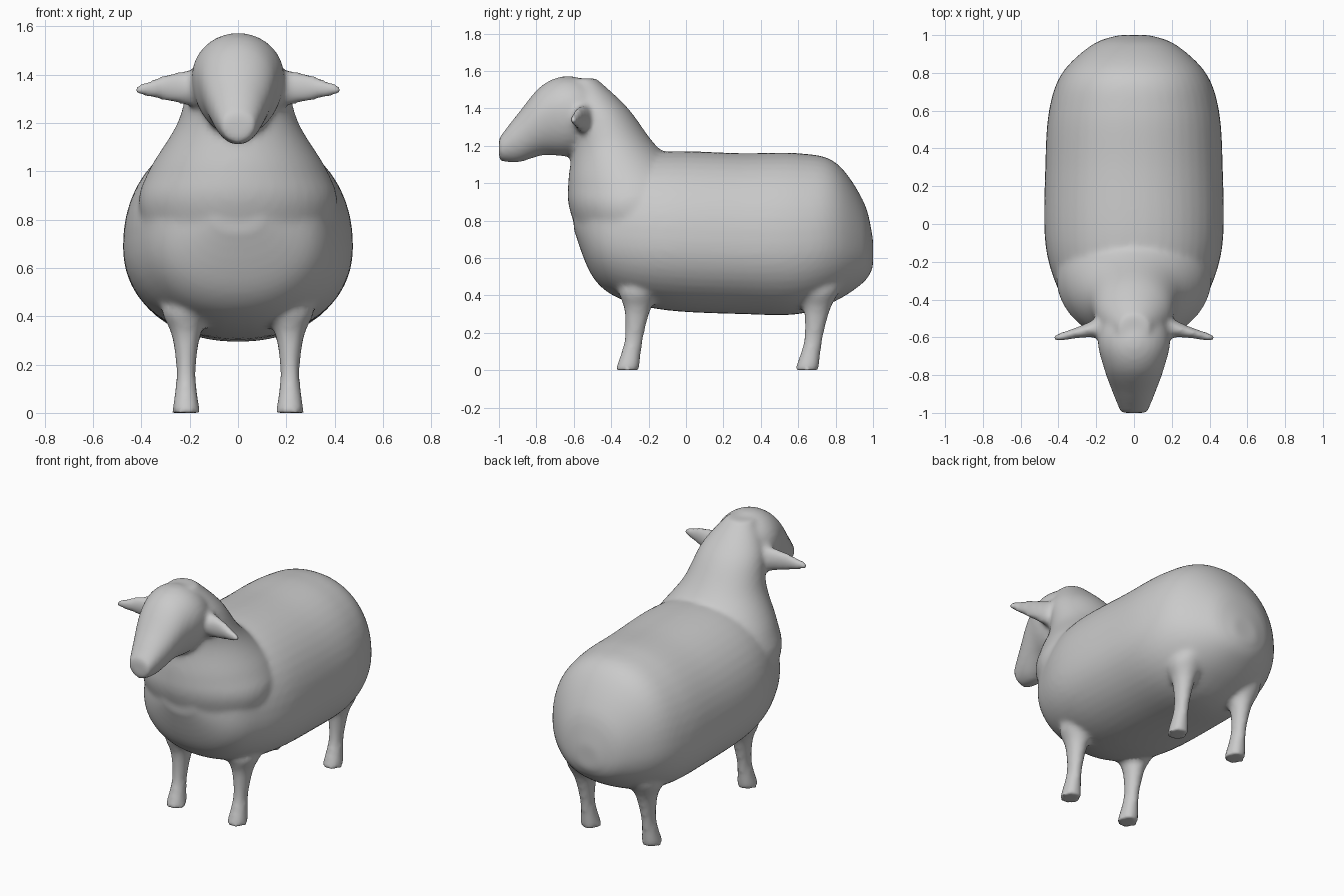
import bpy, bmesh, math
from mathutils import Vector

if "Cube" in bpy.data.objects:
    bpy.data.objects.remove(bpy.data.objects["Cube"])

wool = bpy.data.materials.new("wool_grey")
wool.use_nodes = True
grey = (0.59, 0.59, 0.59, 1)
wool.diffuse_color = grey
shader = wool.node_tree.nodes["Principled BSDF"]
shader.inputs["Base Color"].default_value = grey
shader.inputs["Roughness"].default_value = 0.8


def smooth_stations(stations, steps):
    """Catmull-Rom interpolation of the section values."""
    points = [Vector(station) for station in stations]
    before = [points[0]] + points[:-1]
    after = points[2:] + [points[-1]]
    result = []
    for a, b, c, d in zip(before, points, points[1:], after):
        for k in range(steps):
            t = k / steps
            cubic = 3 * (b - c) + d - a
            square = 2 * a - 5 * b + 4 * c - d
            result.append(b + t / 2 * (c - a + t * (square + t * cubic)))
    return result + [points[-1]]


def loft(bm, stations, place, middle=0.5, power=2, sides=48, steps=6):
    """Skin rounded sections given as (along, low, high, half width)."""
    rings = []
    for along, low, high, half in smooth_stations(stations, steps):
        mid = low + (high - low) * middle
        ring = []
        for k in range(sides):
            angle = math.tau * k / sides
            c, s = math.cos(angle), math.sin(angle)
            u = math.copysign(abs(c) ** (2 / power), c)
            v = math.copysign(abs(s) ** (2 / power), s)
            reach = high - mid if v > 0 else mid - low
            ring.append(bm.verts.new(place(half * u, along, mid + reach * v)))
        rings.append(ring)
    faces = [bm.faces.new(rings[0]), bm.faces.new(rings[-1])]
    for ring, following in zip(rings, rings[1:]):
        for k in range(sides):
            n = (k + 1) % sides
            faces.append(bm.faces.new((ring[k], ring[n], following[n], following[k])))
    bmesh.ops.recalc_face_normals(bm, faces=faces)


def lengthwise(side, along, height):
    return (side, along, height)


def upright(side, along, depth):
    return (side, depth, along)


bm = bmesh.new()

# Barrel of the body, chest to rump
barrel = [(-0.6, 0.75, 0.9, 0.1), (-0.5, 0.5, 1.05, 0.3), (-0.35, 0.38, 1.13, 0.4),
          (-0.1, 0.32, 1.17, 0.47), (0.3, 0.3, 1.16, 0.47), (0.6, 0.3, 1.16, 0.45),
          (0.8, 0.37, 1.11, 0.38), (0.95, 0.47, 0.9, 0.22), (1, 0.55, 0.7, 0.08)]
loft(bm, barrel, lengthwise, middle=0.44, power=2.15)

# Shoulders and neck
neck = [(0.6, -0.52, 0, 0.34), (0.85, -0.62, 0.05, 0.41), (1, -0.63, 0.05, 0.37),
        (1.2, -0.61, -0.16, 0.25), (1.4, -0.64, -0.31, 0.19), (1.56, -0.62, -0.48, 0.08)]
loft(bm, neck, upright)

# Head and muzzle
head = [(-0.4, 1.25, 1.48, 0.12), (-0.6, 1.15, 1.57, 0.19), (-0.76, 1.15, 1.53, 0.16),
        (-0.9, 1.11, 1.37, 0.11), (-1, 1.12, 1.24, 0.07)]
loft(bm, head, lengthwise, middle=0.58)

# Legs and ears, mirrored left and right; the back legs repeat the front ones
leg = [(0, -0.38, -0.25, 0.06), (0.16, -0.33, -0.23, 0.04), (0.32, -0.33, -0.19, 0.06),
       (0.42, -0.36, -0.14, 0.1), (0.5, -0.34, -0.1, 0.07)]
ear = [(0.1, 1.24, 1.46, 0.08), (0.2, 1.27, 1.42, 0.05), (0.3, 1.29, 1.4, 0.03),
       (0.43, 1.32, 1.35, 0.02)]
for sign in (1, -1):
    for shift in (0, 0.96):
        loft(bm, leg, lambda side, along, depth:
             (sign * (side + 0.215), depth + shift, along), sides=20)
    loft(bm, ear, lambda side, along, height:
         (sign * along, side - 0.5 - along / 4, height), sides=20)

# One continuous soft skin over all the parts
mesh = bpy.data.meshes.new("sheep_body")
bm.to_mesh(mesh)
bm.free()
mesh.materials.append(wool)
sheep = bpy.data.objects.new("sheep_body", mesh)
bpy.context.collection.objects.link(sheep)
fuse = sheep.modifiers.new("fuse", "REMESH")
fuse.mode = "VOXEL"
fuse.voxel_size = 0.016
fuse.use_smooth_shade = True
soften = sheep.modifiers.new("soften", "SMOOTH")
soften.factor = 0.5
soften.iterations = 7
